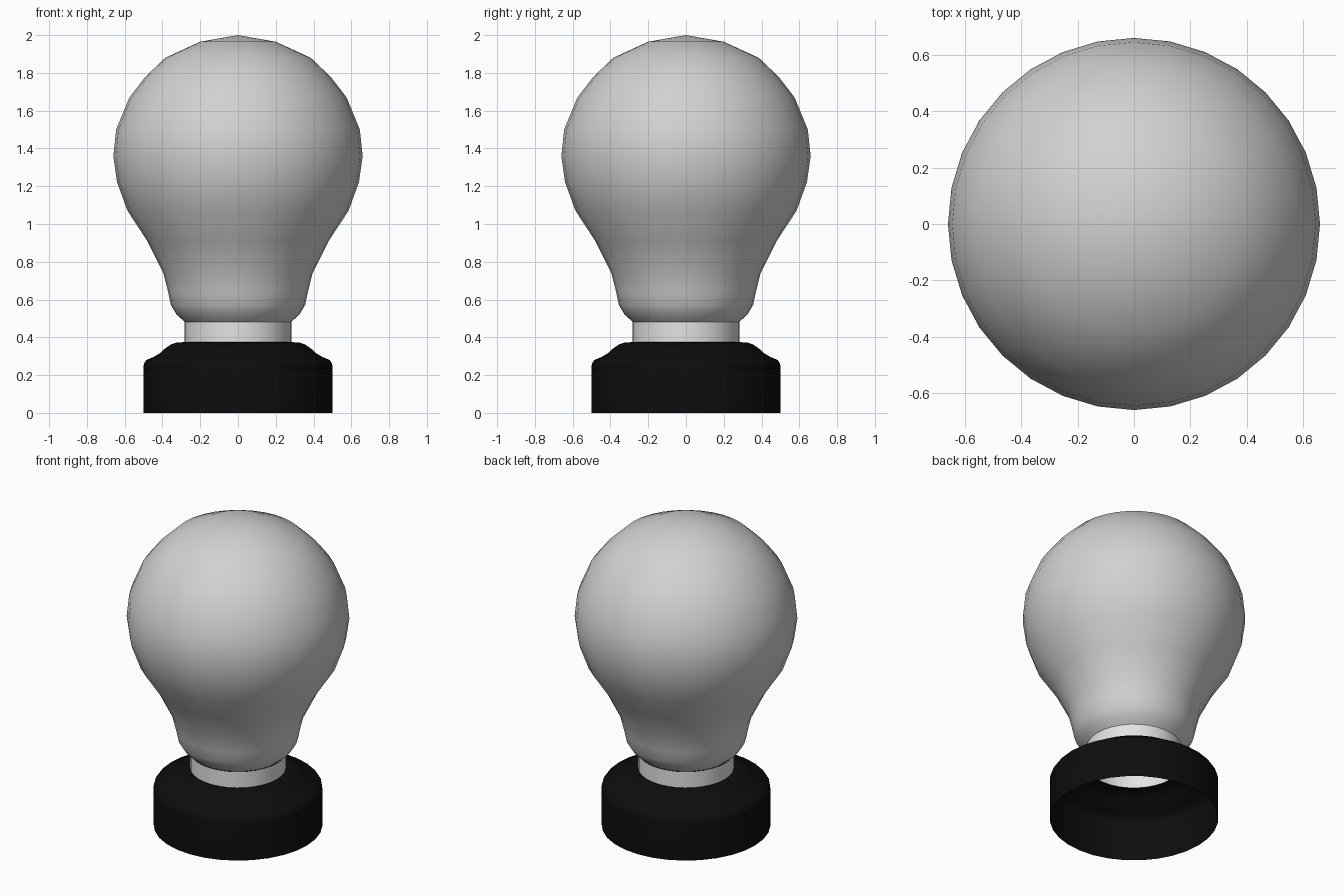
import bpy, bmesh, math

cube = bpy.data.objects.get("Cube")
if cube:
    bpy.data.objects.remove(cube, do_unlink=True)

SEGMENTS = 32


def make_material(name, level, roughness):
    mat = bpy.data.materials.new(name)
    mat.use_nodes = True
    color = (level, level, level, 1)
    mat.diffuse_color = color
    shader = mat.node_tree.nodes["Principled BSDF"]
    shader.inputs["Base Color"].default_value = color
    shader.inputs["Roughness"].default_value = roughness
    return mat


def lathe(name, profile, mat, angle=40):
    """Spin a (radius, height) profile around the z axis."""
    bm = bmesh.new()
    verts = [bm.verts.new((r, 0, z)) for r, z in profile]
    edges = [bm.edges.new(pair) for pair in zip(verts, verts[1:])]
    bmesh.ops.spin(bm, geom=verts + edges, cent=(0, 0, 0), axis=(0, 0, 1),
                   angle=math.tau, steps=SEGMENTS)
    bmesh.ops.remove_doubles(bm, verts=bm.verts, dist=0.0005)
    bmesh.ops.recalc_face_normals(bm, faces=bm.faces)
    mesh = bpy.data.meshes.new(name)
    bm.to_mesh(mesh)
    bm.free()
    mesh.materials.append(mat)
    obj = bpy.data.objects.new(name, mesh)
    bpy.context.collection.objects.link(obj)
    bpy.ops.object.select_all(action='DESELECT')
    obj.select_set(True)
    bpy.context.view_layer.objects.active = obj
    bpy.ops.object.shade_smooth_by_angle(angle=math.radians(angle))
    return obj


glass = make_material("frosted glass grey", 0.64, 0.4)
collar = make_material("collar white", 0.77, 0.5)
black = make_material("socket black", 0.004, 0.6)

# Rounded glass globe, open at the neck
lathe("bulb_glass", [
    (0.28, 0.48), (0.325, 0.52), (0.355, 0.57), (0.37, 0.64),
    (0.395, 0.74), (0.48, 0.91), (0.585, 1.07), (0.64, 1.22),
    (0.66, 1.36), (0.645, 1.5), (0.575, 1.67), (0.49, 1.78),
    (0.385, 1.88), (0.2, 1.965), (0, 2)], glass, 60)

# Open tube between globe and socket
lathe("neck_collar", [(0.283, 0.37), (0.283, 0.48)], collar)

# Hollow socket with a stepped shoulder, open underneath
lathe("socket_cap", [
    (0.5, 0), (0.5, 0.245), (0.498, 0.262), (0.485, 0.28),
    (0.445, 0.297), (0.415, 0.315), (0.385, 0.342), (0.355, 0.362),
    (0.325, 0.372), (0.283, 0.375)], black)
